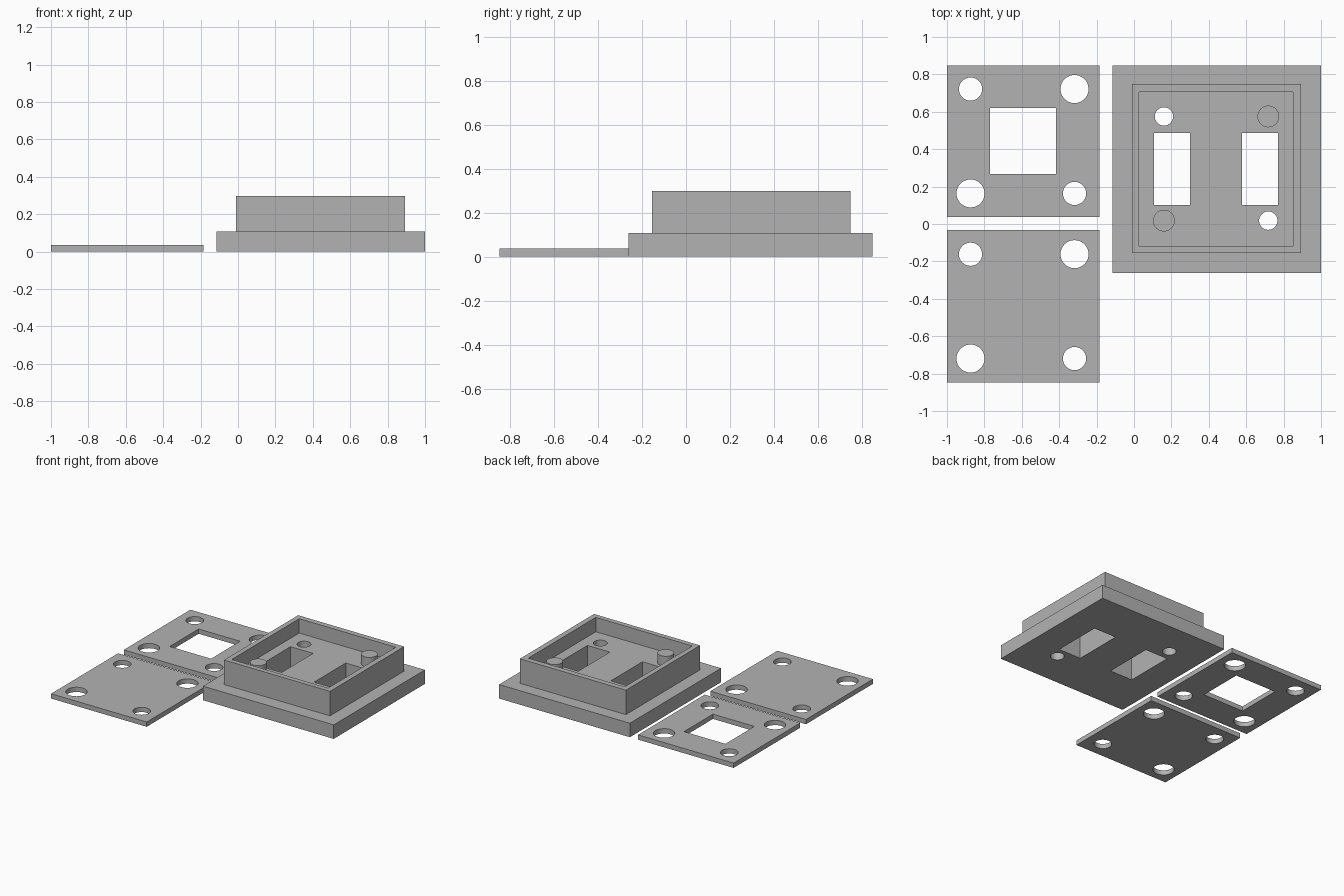
import bpy, bmesh, math
from mathutils import Matrix, Vector

if "Cube" in bpy.data.objects:
    bpy.data.objects.remove(bpy.data.objects["Cube"])

grey = bpy.data.materials.new("plain grey")
grey.diffuse_color = (0.45, 0.45, 0.45, 1)
grey.use_nodes = True
grey.node_tree.nodes["Principled BSDF"].inputs["Base Color"].default_value = grey.diffuse_color


def add(name, bm):
    mesh = bpy.data.meshes.new(name)
    bm.to_mesh(mesh)
    bm.free()
    mesh.materials.append(grey)
    ob = bpy.data.objects.new(name, mesh)
    bpy.context.collection.objects.link(ob)
    return ob


def box(name, x0, x1, y0, y1, z0, z1):
    bm = bmesh.new()
    bmesh.ops.create_cube(bm, size=1)
    bmesh.ops.scale(bm, vec=(x1 - x0, y1 - y0, z1 - z0), verts=bm.verts)
    bmesh.ops.translate(bm, vec=((x0 + x1) / 2, (y0 + y1) / 2, (z0 + z1) / 2), verts=bm.verts)
    return add(name, bm)


def cylinder(name, x, y, r, z0, z1):
    bm = bmesh.new()
    bmesh.ops.create_cone(bm, cap_ends=True, segments=48, radius1=r, radius2=r, depth=z1 - z0,
                          matrix=Matrix.Translation(Vector((x, y, (z0 + z1) / 2))))
    return add(name, bm)


def combine(target, tool, operation):
    """Apply one boolean and discard the helper."""
    bpy.context.view_layer.objects.active = target
    mod = target.modifiers.new("bool", 'BOOLEAN')
    mod.operation, mod.solver, mod.object = operation, 'EXACT', tool
    bpy.ops.object.modifier_apply(modifier=mod.name)
    bpy.data.objects.remove(tool)


def smooth(ob):
    bpy.ops.object.select_all(action='DESELECT')
    ob.select_set(True)
    bpy.context.view_layer.objects.active = ob
    bpy.ops.object.shade_smooth_by_angle(angle=math.radians(30))


T = 0.037            # sheet thickness
FLOOR = 0.186        # raised floor inside the housing
X_HOLES = (-0.874, -0.318)

# Two flat plates with alternating small and large corner holes
for name, y0, y1, window in (("window_plate", 0.037, 0.848, True),
                             ("cover_plate", -0.848, -0.033, False)):
    plate = box(name, -1, -0.185, y0, y1, 0, T)
    mid = (y0 + y1) / 2
    for i, x in enumerate(X_HOLES):
        for j, y in enumerate((mid - 0.279, mid + 0.279)):
            r = 0.062 if i != j else 0.075
            combine(plate, cylinder("hole_cutter", x, y, r, -0.1, 0.2), 'DIFFERENCE')
    if window:
        combine(plate, box("window_cutter", -0.77, -0.417, 0.267, 0.62, -0.1, 0.2), 'DIFFERENCE')
    smooth(plate)

# Housing: wide flange, raised block, shallow pocket
housing = box("housing", -0.115, 1, -0.262, 0.848, 0, 0.108)
combine(housing, box("block", -0.011, 0.893, -0.155, 0.748, 0.05, 0.297), 'UNION')
combine(housing, box("pocket_cutter", 0.028, 0.851, -0.117, 0.706, FLOOR, 0.5), 'DIFFERENCE')

# Slots and round holes through the floor
for x0, x1 in ((0.107, 0.30), (0.578, 0.77)):
    combine(housing, box("slot_cutter", x0, x1, 0.102, 0.487, -0.1, 0.5), 'DIFFERENCE')
for x, y in ((0.16, 0.575), (0.718, 0.018)):
    combine(housing, cylinder("hole_cutter", x, y, 0.049, -0.1, 0.5), 'DIFFERENCE')

# Locating pegs on the floor
for x, y in ((0.16, 0.018), (0.718, 0.575)):
    combine(housing, cylinder("peg", x, y, 0.058, 0.15, 0.26), 'UNION')
smooth(housing)
